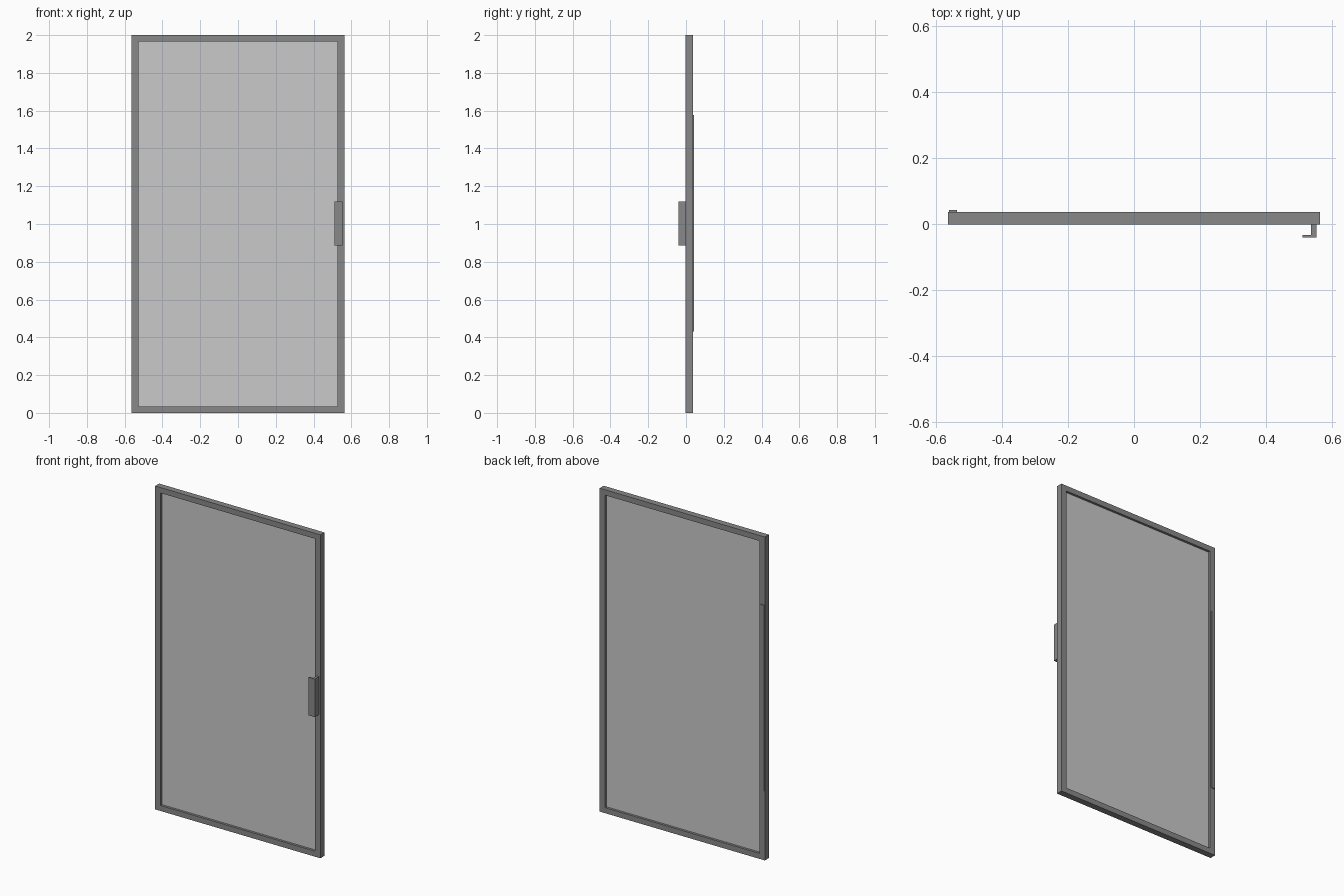
import bpy

if "Cube" in bpy.data.objects:
    bpy.data.objects.remove(bpy.data.objects["Cube"])


def material(name, value):
    m = bpy.data.materials.new(name)
    m.diffuse_color = (value, value, value, 1)
    m.use_nodes = True
    m.node_tree.nodes["Principled BSDF"].inputs["Base Color"].default_value = m.diffuse_color
    return m


dark_grey = material("dark grey metal", 0.25)
light_grey = material("light grey glass", 0.59)


def prism(name, outline, z0, z1, mat):
    """Extrude an anticlockwise x-y outline from z0 to z1."""
    n = len(outline)
    verts = [(x, y, z) for z in (z0, z1) for x, y in outline]
    faces = [tuple(reversed(range(n))), tuple(range(n, 2 * n))]
    faces += [(i, (i + 1) % n, n + (i + 1) % n, n + i) for i in range(n)]
    mesh = bpy.data.meshes.new(name)
    mesh.from_pydata(verts, [], faces)
    mesh.materials.append(mat)
    ob = bpy.data.objects.new(name, mesh)
    bpy.context.collection.objects.link(ob)
    return ob


def frame(name, half_w, height, side, rail, y0, y1, mat):
    """Rectangular ring with an open middle."""
    rings = [(half_w, 0, height), (half_w - side, rail, height - rail)]
    verts = [(x, y, z) for y in (y0, y1) for w, a, b in rings
             for x, z in ((-w, a), (w, a), (w, b), (-w, b))]
    faces = []
    for i in range(4):
        j = (i + 1) % 4
        faces += [(i, j, 4 + j, 4 + i),               # front
                  (8 + j, 8 + i, 12 + i, 12 + j),     # back
                  (j, i, 8 + i, 8 + j),               # outer edge
                  (4 + i, 4 + j, 12 + j, 12 + i)]     # inner reveal
    mesh = bpy.data.meshes.new(name)
    mesh.from_pydata(verts, [], faces)
    mesh.materials.append(mat)
    ob = bpy.data.objects.new(name, mesh)
    bpy.context.collection.objects.link(ob)
    return ob


def rect(x0, x1, y0, y1):
    return [(x0, y0), (x1, y0), (x1, y1), (x0, y1)]


FRONT, BACK = -0.002, 0.037

# Door frame and its glass pane
frame("door_frame", 0.565, 2.0, 0.037, 0.034, FRONT, BACK, dark_grey)
prism("glass_pane", rect(-0.528, 0.528, 0.0125, 0.0225), 0.034, 1.966, light_grey)

# L-shaped pull handle on the front
prism("pull_handle",
      [(0.512, -0.041), (0.554, -0.041), (0.554, FRONT),
       (0.537, FRONT), (0.537, -0.033), (0.512, -0.033)],
      0.885, 1.12, dark_grey)

# Long finger strip on the back
prism("back_strip", rect(-0.562, -0.537, BACK, 0.042), 0.43, 1.578, dark_grey)
